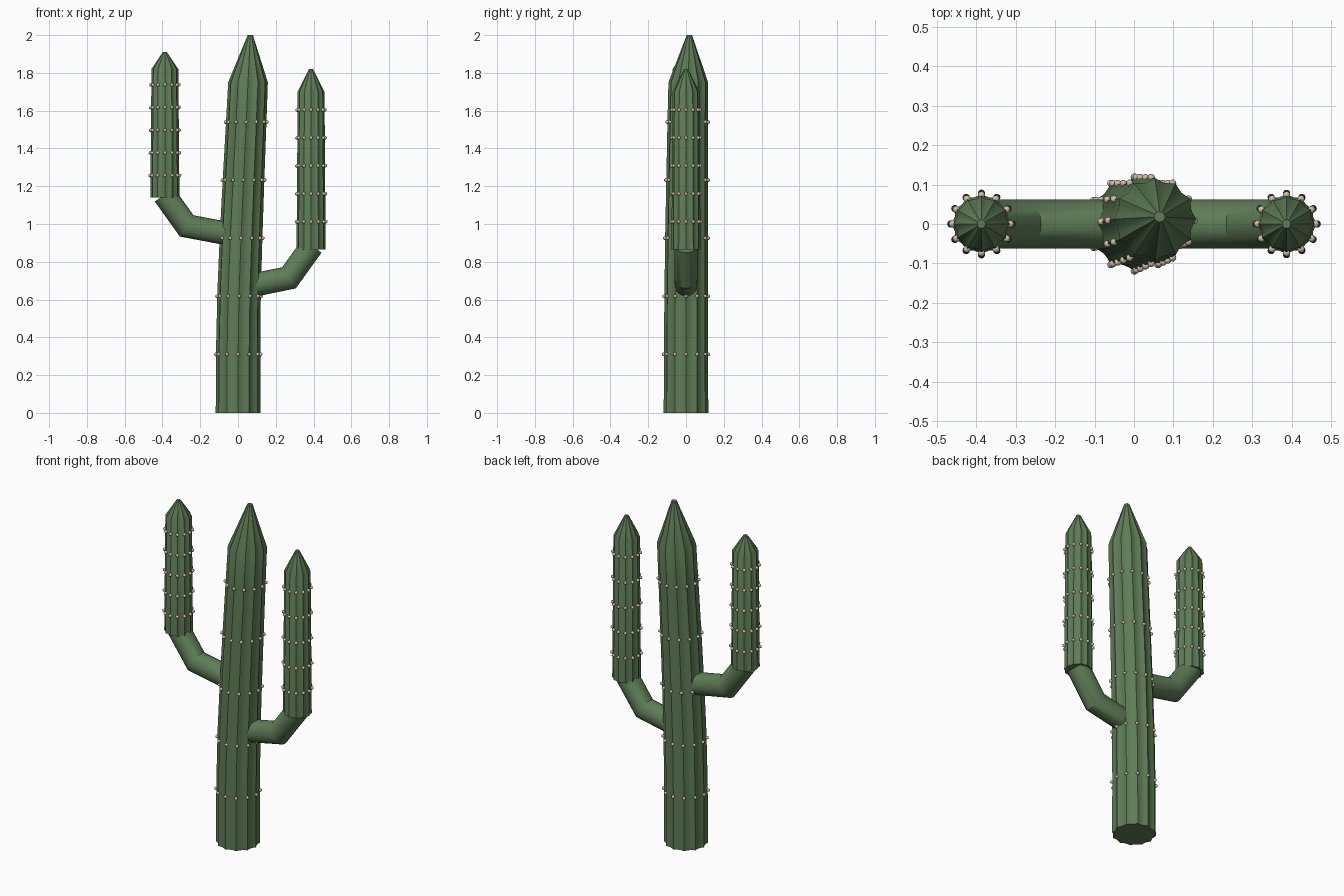
import bpy, bmesh, math
from mathutils import Vector, Matrix

if "Cube" in bpy.data.objects:
    bpy.data.objects.remove(bpy.data.objects["Cube"])

RIBS, SEG = 12, 48


def material(name, col):
    m = bpy.data.materials.new(name)
    m.diffuse_color = (*col, 1)
    m.use_nodes = True
    m.node_tree.nodes["Principled BSDF"].inputs["Base Color"].default_value = m.diffuse_color
    return m


GREEN = material("cactus green", (0.115, 0.205, 0.095))
CREAM = material("spine cream", (0.62, 0.52, 0.39))


def finish(bm, name, mat, angle):
    bmesh.ops.recalc_face_normals(bm, faces=bm.faces)
    me = bpy.data.meshes.new(name)
    bm.to_mesh(me)
    bm.free()
    ob = bpy.data.objects.new(name, me)
    bpy.context.collection.objects.link(ob)
    me.materials.append(mat)
    bpy.ops.object.select_all(action='DESELECT')
    ob.select_set(True)
    bpy.context.view_layer.objects.active = ob
    bpy.ops.object.shade_smooth_by_angle(angle=math.radians(angle))
    return ob


def skin(bm, rings):
    for a, b in zip(rings, rings[1:]):
        n = len(a)
        for i in range(n):
            bm.faces.new((a[i], a[(i + 1) % n], b[(i + 1) % n], b[i]))
    bm.faces.new(rings[0])
    bm.faces.new(rings[-1])


# ribbed column from (x, y, z, radius) stations: sharp ridges, rounded valleys
def column(name, stations):
    bm = bmesh.new()
    rings = []
    for x, y, z, r in stations:
        ring = []
        for i in range(SEG):
            t = math.tau * i / SEG
            q = r * (1 - 0.09 * abs(math.sin(t * RIBS / 2)))
            ring.append(bm.verts.new((x + q * math.cos(t), y + q * math.sin(t), z)))
        rings.append(ring)
    skin(bm, rings)
    finish(bm, name, GREEN, 35)


# rings of spine beads sitting on the ridges
def spines(name, stations, heights):
    bm = bmesh.new()
    for h in heights:
        for a, b in zip(stations, stations[1:]):
            if a[2] <= h < b[2]:
                f = (h - a[2]) / (b[2] - a[2])
                x, y, z, r = (p + (q - p) * f for p, q in zip(a, b))
        for k in range(RIBS):
            t = math.tau * k / RIBS
            p = (x + (r + 0.002) * math.cos(t), y + (r + 0.002) * math.sin(t), h)
            bmesh.ops.create_icosphere(bm, subdivisions=1, radius=0.0105,
                                       matrix=Matrix.Translation(p))
    finish(bm, name, CREAM, 60)


# mitred round elbow in the xz plane
def elbow(name, path, r=0.062, n=20):
    pts = [Vector((x, 0, z)) for x, z in path]
    bm = bmesh.new()
    rings = []
    for i, p in enumerate(pts):
        d0 = (p - pts[i - 1]).normalized() if i else (pts[1] - p).normalized()
        d1 = (pts[i + 1] - p).normalized() if i + 1 < len(pts) else d0
        t = (d0 + d1).normalized()
        side = Vector((-t.z, 0, t.x)) / t.dot(d0)
        rings.append([bm.verts.new(p + side * r * math.cos(math.tau * k / n)
                                   + Vector((0, r * math.sin(math.tau * k / n), 0)))
                      for k in range(n)])
    skin(bm, rings)
    finish(bm, name, GREEN, 35)


# trunk, leaning slightly
trunk = [(0, 0, 0, 0.118), (0.001, 0, 0.35, 0.117), (0.006, 0.001, 0.65, 0.115),
         (0.017, 0.003, 0.95, 0.113), (0.030, 0.006, 1.25, 0.110),
         (0.044, 0.009, 1.55, 0.107), (0.053, 0.012, 1.75, 0.105),
         (0.065, 0.018, 2.0, 0.014)]
column("trunk", trunk)
spines("trunk_spines", trunk, [0.31 + 0.3075 * i for i in range(5)])

# arms: name, x, base, shoulder, tip, first spine row, row step, elbow path
for side, x, base, sh, tip, z0, step, path in (
        ("right", 0.387, 0.865, 1.70, 1.82, 1.012, 0.148,
         [(0.06, 0.672), (0.27, 0.715), (0.392, 0.885)]),
        ("left", -0.387, 1.14, 1.82, 1.91, 1.257, 0.12,
         [(-0.05, 0.948), (-0.272, 0.99), (-0.39, 1.155)])):
    arm = [(x, 0, base, 0.077), (x, 0, sh, 0.071), (x, 0, tip, 0.011)]
    column(side + "_arm", arm)
    spines(side + "_arm_spines", arm, [z0 + step * i for i in range(5)])
    elbow(side + "_elbow", path)
